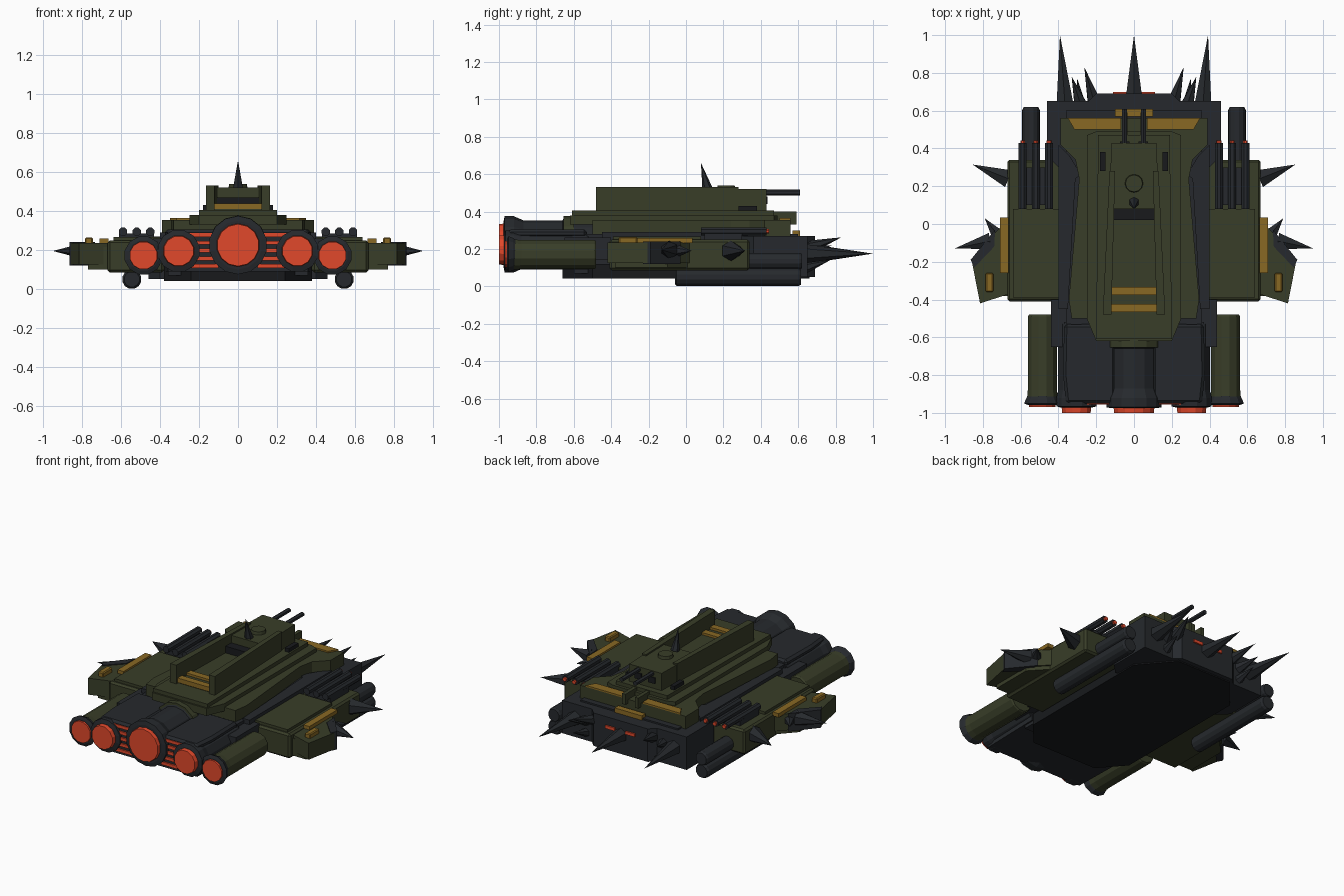
import bpy, bmesh, math
from mathutils import Vector

if "Cube" in bpy.data.objects:
    bpy.data.objects.remove(bpy.data.objects["Cube"])


def mat(name, r, g, b):
    m = bpy.data.materials.new(name)
    m.diffuse_color = (r, g, b, 1)
    m.use_nodes = True
    m.node_tree.nodes["Principled BSDF"].inputs["Base Color"].default_value = m.diffuse_color
    return m


GREEN = mat("olive", 0.040, 0.047, 0.021)
DARK = mat("gunmetal", 0.019, 0.022, 0.026)
BLACK = mat("black", 0.009, 0.010, 0.012)
GOLD = mat("ochre", 0.25, 0.14, 0.017)
RED = mat("glow", 0.75, 0.065, 0.024)


def finish(name, bm, m, bevel=0):
    bmesh.ops.recalc_face_normals(bm, faces=bm.faces)
    me = bpy.data.meshes.new(name)
    bm.to_mesh(me)
    bm.free()
    me.materials.append(m)
    ob = bpy.data.objects.new(name, me)
    bpy.context.collection.objects.link(ob)
    if bevel:
        b = ob.modifiers.new("bevel", 'BEVEL')
        b.width, b.segments = bevel, 1
    return ob


def prism(name, pts, z0, z1, m, sides=(1,), bevel=0):
    """Extrude a plan outline (x, y) between two heights; repeat per mirror side."""
    for s in sides:
        bm = bmesh.new()
        f = bm.faces.new([bm.verts.new((s * x, y, z0)) for x, y in pts])
        r = bmesh.ops.extrude_face_region(bm, geom=[f])
        for v in r["geom"]:
            if isinstance(v, bmesh.types.BMVert):
                v.co.z = z1
        finish(name, bm, m, bevel)


def sym(half):
    return half + [(-x, y) for x, y in reversed(half)]


def box(name, x, y, z, m, sides=(1,), bevel=0):
    prism(name, [(x[0], y[0]), (x[1], y[0]), (x[1], y[1]), (x[0], y[1])], z[0], z[1], m, sides, bevel)


def lathe(name, x, z, prof, m, n=12, sides=(1,)):
    """Turn (y, radius) rings about a lengthwise axis."""
    for s in sides:
        bm = bmesh.new()
        rings = [[bm.verts.new((s * x + r * math.cos(2 * math.pi * (i + .5) / n), y,
                                z + r * math.sin(2 * math.pi * (i + .5) / n)))
                  for i in range(n)] for y, r in prof]
        for a, b in zip(rings, rings[1:]):
            for i in range(n):
                bm.faces.new((a[i], a[(i + 1) % n], b[(i + 1) % n], b[i]))
        bm.faces.new(rings[0])
        bm.faces.new(rings[-1])
        finish(name, bm, m)


def spike(name, base, tip, r, sides=(1,), n=6):
    for s in sides:
        a, b = Vector((s * base[0], *base[1:])), Vector((s * tip[0], *tip[1:]))
        d = b - a
        bm = bmesh.new()
        bmesh.ops.create_cone(bm, cap_ends=True, segments=n, radius1=r, radius2=0, depth=d.length)
        rot = d.to_track_quat('Z', 'Y').to_matrix().to_4x4()
        rot.translation = (a + b) / 2
        bmesh.ops.transform(bm, matrix=rot, verts=bm.verts)
        finish(name, bm, DARK)


LR = (1, -1)

# Lower hull and bow
prism("keel", sym([(.24, -.66), (.38, -.5), (.38, .45), (.2, .66)]), .042, .12, BLACK)
prism("hull_core", sym([(.36, -.6), (.36, .6)]), .07, .28, DARK)
prism("bow_block", sym([(.40, .3), (.46, .36), (.46, .65), (.24, .65), (.2, .69)]), .05, .27, DARK)
box("bow_slot", (.04, .11), (.68, .7), (.195, .215), RED, LR)
box("bow_side_light", (.21, .235), (.64, .675), (.2, .225), RED, LR)
box("bow_plaque", (-.1, .1), (.57, .61), (.265, .30), GOLD)

# Tiered deck
prism("main_deck", sym([(.33, -.5), (.345, -.4), (.29, .24), (.31, .34), (.39, .42), (.39, .56)]), .27, .355, GREEN)
prism("side_trough", [(.28, .26), (.31, .24), (.35, -.45), (.40, -.45), (.40, .42), (.34, .36)], .2, .29, DARK, LR)
prism("aft_deck", sym([(.2, -.62), (.25, -.5), (.25, .47), (.2, .49)]), .33, .38, GREEN)
prism("spine", sym([(.2, -.61), (.19, .47)]), .36, .405, GREEN)
prism("bow_stripe", [(.07, .5), (.315, .5), (.35, .56), (.07, .56)], .35, .365, GOLD, LR)
box("bow_rail", (.035, .06), (.42, .59), (.33, .40), GREEN, LR)
box("deck_vent", (.15, .18), (.28, .38), (.39, .43), BLACK, LR)

# Command tower
prism("tower_wall", [(.12, -.48), (.165, -.48), (.13, .28), (.10, .28)], .39, .53, GREEN, LR)
prism("tower_front", sym([(.13, .08), (.12, .43)]), .39, .52, GREEN)
box("tower_floor", (-.125, .125), (-.46, .1), (.39, .425), GREEN)
box("tower_window", (-.115, .115), (.02, .085), (.42, .47), BLACK)
for y in (-.355, -.445):
    box("tower_step", (-.12, .12), (y - .022, y + .022), (.41, .44), GOLD)
lathe("tower_gun", .05, .502, [(.4, .015), (.61, .015)], DARK, 6, LR)
box("gun_port", (.025, .075), (.42, .437), (.44, .48), BLACK, LR)
bm = bmesh.new()
bmesh.ops.create_cone(bm, cap_ends=True, segments=12, radius1=.05, radius2=.045, depth=.03)
bmesh.ops.translate(bm, verts=bm.verts, vec=(0, .215, .525))
finish("tower_hatch", bm, GREEN)
spike("tower_spike", (0, .115, .52), (0, .08, .66), .028)

# Side sponsons
box("sponson", (.38, .67), (-.41, .34), (.085, .25), GREEN, LR, .012)
box("sponson_plate", (.40, .64), (-.39, .08), (.24, .268), GREEN, LR)
prism("sponson_step", [(.66, -.38), (.77, -.38), (.77, -.1), (.66, .02)], .10, .215, GREEN, LR)
prism("sponson_fin", [(.66, .03), (.76, -.07), (.86, -.19), (.815, -.42), (.66, -.37)], .125, .235, GREEN, LR)
prism("fin_edge", [(.735, -.03), (.80, -.11), (.865, -.19), (.845, -.23), (.74, -.12)], .12, .24, DARK, LR)
box("sponson_stripe", (.665, .71), (-.26, .035), (.232, .258), GOLD, LR)
box("fin_lamp", (.745, .785), (-.36, -.26), (.205, .265), GOLD, LR, .006)
spike("sponson_front_spike", (.665, .24, .19), (.855, .315, .19), .055, LR)
spike("fin_spike", (.76, -.09, .195), (.95, -.13, .195), .05, LR)
spike("fin_small_spike", (.72, -.06, .19), (.79, .03, .19), .04, LR)

# Weapon tubes and barrels
lathe("lower_tube", .545, .05, [(-.06, .04), (-.05, .05), (.60, .05), (.615, .042)], DARK, 12, LR)
lathe("upper_tube", .545, .135, [(.1, .046), (.605, .046), (.62, .04)], DARK, 12, LR)
for x in (.45, .52, .59):
    lathe("deck_barrel", x, .294, [(.08, .023), (.43, .023)], DARK, 8, LR)
    lathe("barrel_tip", x, .294, [(.42, .013), (.443, .013)], RED, 8, LR)
box("barrel_mount", (.43, .61), (.1, .3), (.24, .285), DARK, LR)

# Bow spikes
spike("centre_ram", (0, .67, .175), (0, 1, .175), .05)
spike("outer_ram", (.365, .63, .175), (.392, 1, .175), .052, LR)
spike("inner_spike", (.215, .66, .21), (.263, .83, .262), .036, LR)
spike("middle_spike", (.285, .64, .18), (.33, .78, .22), .036, LR)
spike("low_spike", (.285, .64, .1), (.30, .77, .14), .03, LR)

# Engine block with glowing grilles
prism("engine_block", sym([(.36, -.945), (.37, -.52)]), .09, .27, DARK)
prism("engine_hood", [(.1, -.95), (.36, -.95), (.375, -.8), (.37, -.53), (.1, -.53)], .26, .305, DARK, LR, .015)
for i in range(5):
    box("grille_bar", (.1, .25), (-.955, -.94), (.107 + i * .04, .127 + i * .04), RED, LR)

# Engines
lathe("centre_engine", 0, .225, [(-.975, .125), (-.97, .15), (-.92, .15), (-.87, .128), (-.66, .128),
      (-.65, .145), (-.5, .145)], DARK, 14)
lathe("centre_collar", 0, .225, [(-.655, .152), (-.6, .152)], GREEN, 14)
lathe("centre_glow", 0, .225, [(-1, .108), (-.96, .112)], RED, 14)
lathe("inner_engine", .305, .195, [(-.972, .085), (-.965, .11), (-.92, .11), (-.88, .1), (-.53, .1)], DARK, 12, LR)
lathe("inner_glow", .305, .195, [(-1, .078), (-.96, .082)], RED, 12, LR)
lathe("outer_engine", .485, .17, [(-.93, .085), (-.88, .08), (-.49, .08), (-.48, .074)], GREEN, 12, LR)
lathe("outer_nozzle", .485, .172, [(-.958, .08), (-.95, .1), (-.925, .09), (-.91, .08)], DARK, 12, LR)
lathe("outer_glow", .485, .172, [(-.968, .072), (-.94, .075)], RED, 12, LR)
box("engine_bracket", (.36, .44), (-.65, -.4), (.14, .26), DARK, LR)
